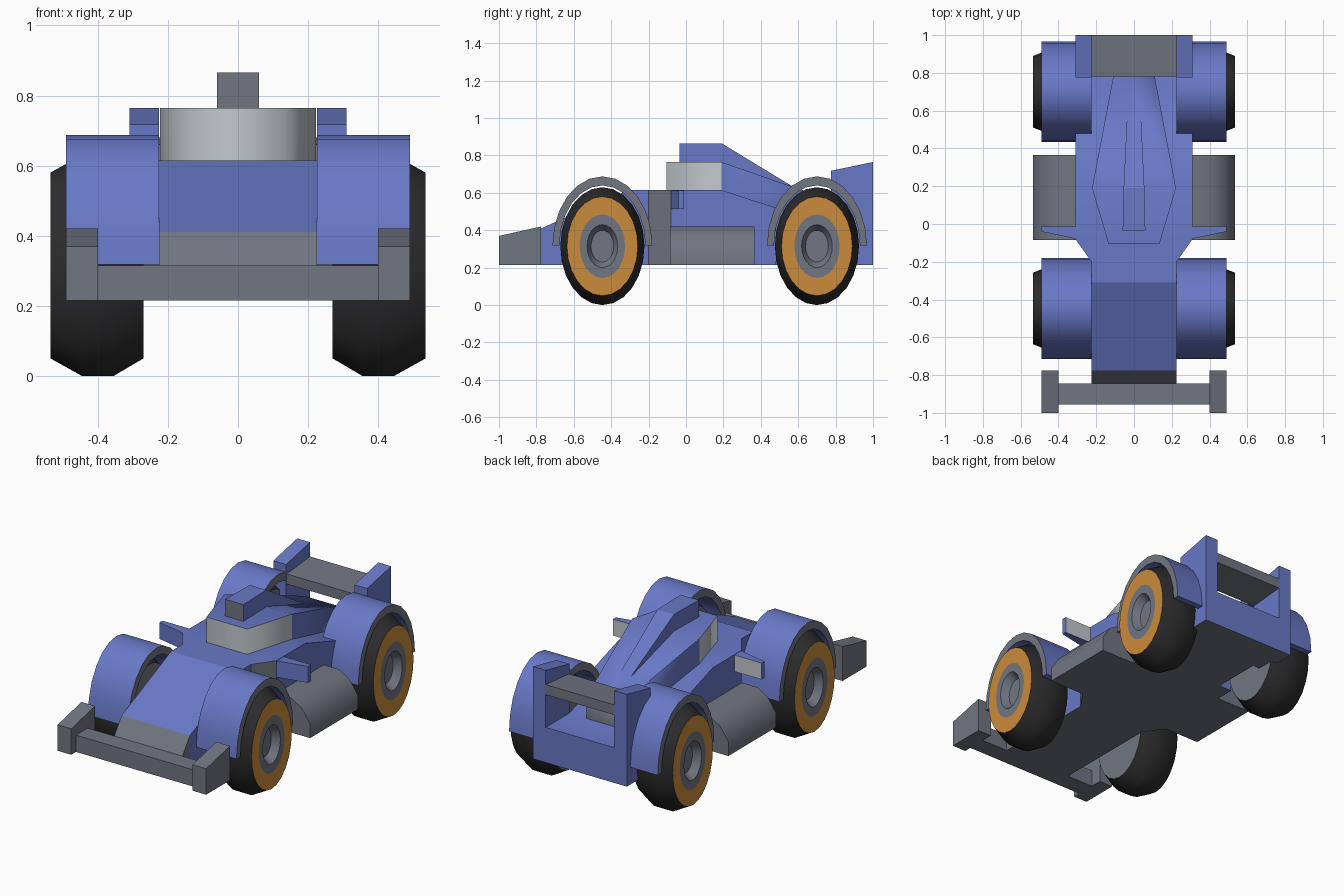
import bpy, bmesh, math

if "Cube" in bpy.data.objects:
    bpy.data.objects.remove(bpy.data.objects["Cube"])


def material(name, rgb):
    m = bpy.data.materials.new(name)
    m.diffuse_color = (*rgb, 1)
    m.use_nodes = True
    m.node_tree.nodes["Principled BSDF"].inputs["Base Color"].default_value = m.diffuse_color
    return m


BLUE, GREY, LIGHT, GOLD, BLACK = range(5)
MATS = [material("blue paint", (.14, .19, .57)),
        material("dark grey", (.165, .18, .22)),
        material("light grey", (.54, .58, .62)),
        material("gold", (.60, .26, .045)),
        material("tyre black", (.025, .025, .027))]


def finish(name, bm, rule, angle=35):
    """Turn a bmesh into an object; rule(center, normal) gives the colour."""
    bmesh.ops.recalc_face_normals(bm, faces=bm.faces)
    bm.normal_update()
    if rule:
        for f in bm.faces:
            f.material_index = rule(f.calc_center_median(), f.normal)
    me = bpy.data.meshes.new(name)
    bm.to_mesh(me)
    bm.free()
    for m in MATS:
        me.materials.append(m)
    ob = bpy.data.objects.new(name, me)
    bpy.context.collection.objects.link(ob)
    bpy.ops.object.select_all(action='DESELECT')
    ob.select_set(True)
    bpy.context.view_layer.objects.active = ob
    bpy.ops.object.shade_smooth_by_angle(angle=math.radians(angle))
    return ob


def loft(name, stations, rule, angle=35):
    """Box sections (y, half width, bottom, top) joined along y."""
    bm = bmesh.new()
    rings = [[bm.verts.new(p) for p in ((-w, y, b), (w, y, b), (w, y, t), (-w, y, t))]
             for y, w, b, t in stations]
    for a, c in zip(rings, rings[1:]):
        for i in range(4):
            j = (i + 1) % 4
            bm.faces.new((a[i], a[j], c[j], c[i]))
    bm.faces.new(rings[0])
    bm.faces.new(rings[-1])
    return finish(name, bm, rule, angle)


def prism(name, outline, axis, lo, hi, rule, side=1, angle=35):
    """Extrude a 2D outline along an axis; side=-1 mirrors it in x."""
    bm = bmesh.new()

    def vert(p, d):
        x, y, z = {'x': (d, *p), 'y': (p[0], d, p[1]), 'z': (*p, d)}[axis]
        return bm.verts.new((x * side, y, z))
    a = [vert(p, lo) for p in outline]
    c = [vert(p, hi) for p in outline]
    for i in range(len(a)):
        j = (i + 1) % len(a)
        bm.faces.new((a[i], a[j], c[j], c[i]))
    bm.faces.new(a)
    bm.faces.new(c)
    return finish(name, bm, rule, angle)


def paint(colour):
    return lambda c, n: colour


def wheel(name, side, cy, segs=24, cz=.315, squash=.714):
    # (x, radius, colour of the band leading to the next ring)
    profile = [(.27, .08, GREY), (.27, .265, BLACK), (.355, .315, BLACK),
               (.445, .315, BLACK), (.535, .265, GOLD), (.535, .17, GREY),
               (.535, .115, GREY), (.49, .085, GREY)]
    bm = bmesh.new()
    rings = []
    for x, r, _ in profile:
        rings.append([bm.verts.new((side * x, cy + squash * r * math.sin(k * math.tau / segs),
                                    cz + r * math.cos(k * math.tau / segs)))
                      for k in range(segs)])
    for a, c, p in zip(rings, rings[1:], profile):
        for k in range(segs):
            j = (k + 1) % segs
            bm.faces.new((a[k], a[j], c[j], c[k])).material_index = p[2]
    for r in (rings[0], rings[-1]):
        bm.faces.new(r).material_index = GREY
    finish(name, bm, None)


# Main body: sloped nose, flat deck, falling tail
def body_rule(c, n):
    flank = abs(n.x) > .3 and n.y < -.3
    return GREY if n.z < -.9 or c.y < -.78 or flank else BLUE


Z0 = .215
loft("body", [(-.845, .225, Z0, .315), (-.775, .225, Z0, .41), (-.31, .225, Z0, .615),
              (-.20, .225, Z0, .615), (-.08, .31, Z0, .615), (.19, .31, Z0, .615),
              (.48, .31, Z0, .52), (.48, .225, Z0, .52), (.78, .225, Z0, .425),
              (1, .225, Z0, .425)], body_rule, 20)

# Canopy with wraparound windscreen and grey outlet at the back
loft("canopy", [(-.105, .135, .60, .765), (.19, .222, .60, .765), (.78, .11, .41, .56)],
     lambda c, n: BLUE if n.z > .5 else LIGHT if c.y < .19 else GREY if n.y > .9 else BLUE, 80)

# Air intake on top of the canopy
loft("air_intake", [(-.035, .06, .74, .865), (.19, .055, .74, .865), (.61, .035, .57, .61)],
     lambda c, n: GREY if n.y < -.9 else BLUE, 20)

# Front wing bar and rear wing
prism("front_wing", [(-.955, Z0), (-.845, Z0), (-.845, .315), (-.955, .315)],
      'x', -.4, .4, paint(GREY))
prism("rear_wing", [(.78, .60), (1, .62), (1, .68), (.78, .66)],
      'x', -.225, .225, paint(GREY))

for side, label in ((1, "right"), (-1, "left")):
    # Wing end plates
    prism(f"front_end_plate_{label}", [(-1, Z0), (-.775, Z0), (-.775, .42), (-1, .37)],
          'x', .4, .49, paint(GREY), side)
    prism(f"rear_end_plate_{label}", [(.775, Z0), (1, Z0), (1, .765), (.775, .718)],
          'x', .225, .31, lambda c, n: GREY if n.z < -.9 else BLUE, side)

    # Side pod
    prism(f"side_pod_{label}", [(.30, Z0), (.535, Z0), (.535, .30), (.48, .38), (.41, .42), (.30, .42)],
          'y', -.085, .365, paint(GREY), side, 40)

    # Mirror with light glass at the back
    prism(f"mirror_{label}", [(.30, -.08), (.49, -.04), (.49, -.012), (.30, -.012)],
          'z', .515, .613, lambda c, n: LIGHT if n.y > .9 else BLUE, side)

    for cy, end in ((-.447, "front"), (.70, "rear")):
        wheel(f"{end}_wheel_{label}", side, cy)
        # Arched fender shell over the wheel
        arc = [math.pi * k / 12 for k in range(13)]
        outline = [(cy + .267 * math.cos(a), .318 + .37 * math.sin(a)) for a in arc]
        outline += [(cy + .23 * math.cos(a), .318 + .322 * math.sin(a)) for a in reversed(arc)]
        prism(f"{end}_fender_{label}", outline, 'x', .225, .49,
              lambda c, n: GREY if abs(n.x) > .9 else BLUE, side)
        # Axle stub
        prism(f"{end}_axle_{label}", [(cy + .05 * math.cos(k * math.pi / 4), .315 + .06 * math.sin(k * math.pi / 4))
                                      for k in range(8)], 'x', .2, .28, paint(GREY), side, 50)
